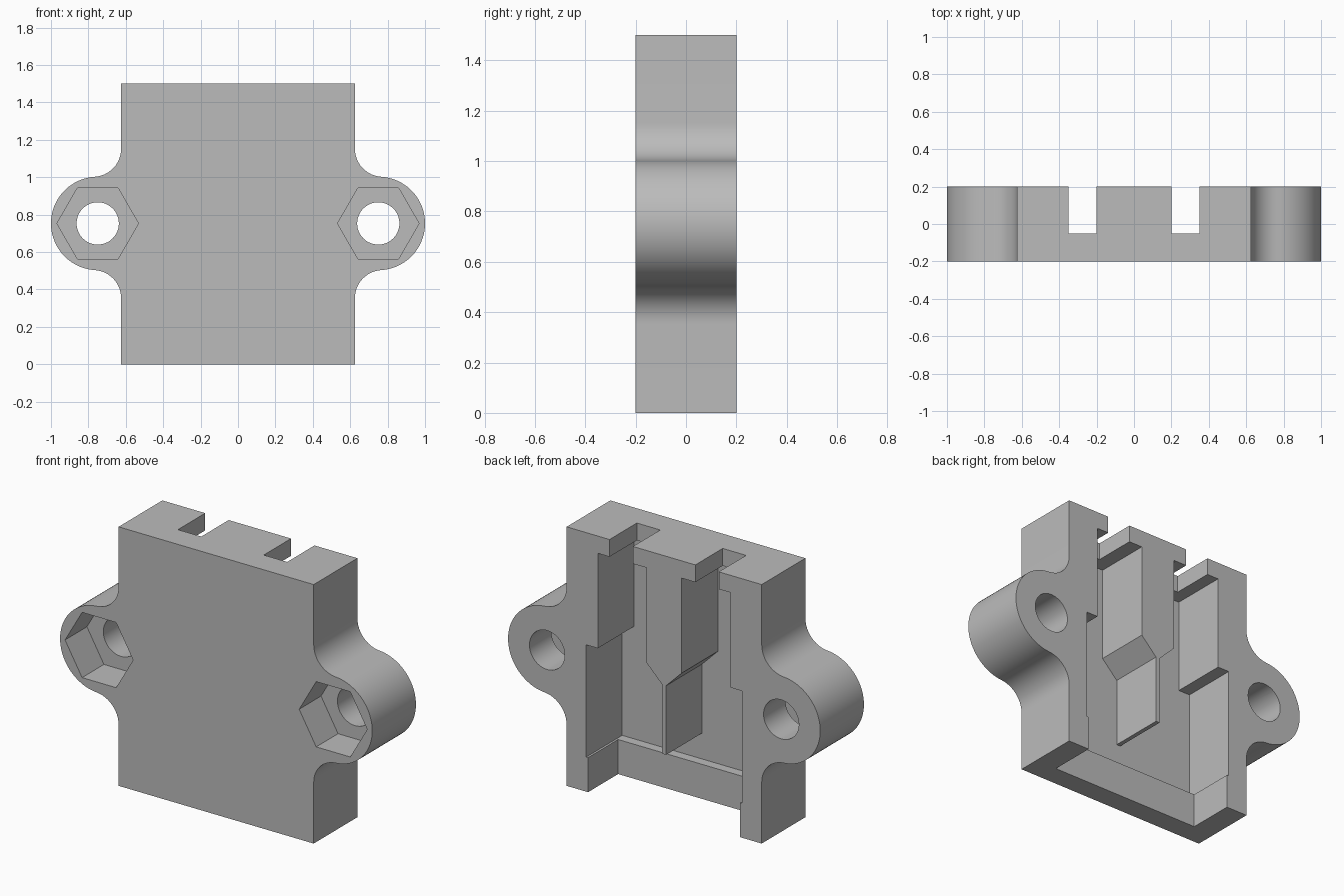
import bpy, bmesh
from math import atan2, cos, hypot, pi, radians, sin, sqrt

cube = bpy.data.objects.get("Cube")
if cube:
    bpy.data.objects.remove(cube, do_unlink=True)

grey = bpy.data.materials.new("plain_grey")
grey.use_nodes = True
grey.diffuse_color = (0.5, 0.5, 0.5, 1)
grey.node_tree.nodes["Principled BSDF"].inputs["Base Color"].default_value = (0.5, 0.5, 0.5, 1)


def prism(name, points, y0, y1):
    """Extrude an x-z profile along y."""
    bm = bmesh.new()
    face = bm.faces.new([bm.verts.new((x, y0, z)) for x, z in points])
    side = bmesh.ops.extrude_face_region(bm, geom=[face])["geom"]
    bmesh.ops.translate(bm, vec=(0, y1 - y0, 0),
                        verts=[v for v in side if isinstance(v, bmesh.types.BMVert)])
    bmesh.ops.recalc_face_normals(bm, faces=bm.faces)
    mesh = bpy.data.meshes.new(name)
    bm.to_mesh(mesh)
    bm.free()
    mesh.materials.append(grey)
    obj = bpy.data.objects.new(name, mesh)
    bpy.context.collection.objects.link(obj)
    return obj


def arc(cx, cz, r, a0, a1, n):
    return [(cx + r * cos(a0 + (a1 - a0) * i / n), cz + r * sin(a0 + (a1 - a0) * i / n))
            for i in range(n + 1)]


def mirrored(half):
    return half + [(-x, z) for x, z in reversed(half)]


def box(x0, x1, z0, z1):
    return [(x0, z0), (x1, z0), (x1, z1), (x0, z1)]


# Housing: a plate with a filleted round lug on each side
half_w, height, front, back = 0.625, 1.5, -0.2, 0.2
lug_x, lug_z, lug_r, fillet = 0.75, 0.753, 0.25, 0.15
dx = half_w + fillet - lug_x
dz = sqrt((lug_r + fillet) ** 2 - dx ** 2)
a = atan2(dz, -dx)
half = [(half_w, 0)]
half += arc(lug_x + dx, lug_z - dz, fillet, pi, a, 12)
half += arc(lug_x, lug_z, lug_r, a - pi, pi - a, 40)[1:]
half += arc(lug_x + dx, lug_z + dz, fillet, -a, -pi, 12)[1:]
half += [(half_w, height)]
housing = prism("housing", mirrored(half), front, back)

# Back cavity: two channels around a tapered centre divider
cavity = [(0.5, 0.2), (0.5, 0.85), (0.425, 0.85), (0.425, 1.4),
          (0.1125, 1.4), (0.1125, 0.85), (0.0125, 0.75), (0.0125, 0.35)]
cutters = [prism("cavity_cutter", mirrored(cavity), -0.13, 0.3),
           prism("bottom_opening_cutter", box(-0.4875, 0.4875, -0.1, 0.25), -0.075, 0.3)]

# Wire slots, screw holes and nut pockets on both sides
for s in (-1, 1):
    cutters += [
        prism("wire_slot_cutter", box(s * 0.2, s * 0.35, 1.35, 1.6), -0.05, 0.3),
        prism("nut_pocket_cutter", arc(s * lug_x, lug_z, 0.218, 0, 2 * pi, 6)[:-1], -0.3, 0),
        prism("screw_hole_cutter", arc(s * lug_x, lug_z, 0.113, 0, 2 * pi, 48)[:-1], -0.3, 0.3)]

bpy.ops.object.select_all(action="DESELECT")
housing.select_set(True)
bpy.context.view_layer.objects.active = housing
for cutter in cutters:
    mod = housing.modifiers.new(cutter.name, "BOOLEAN")
    mod.operation, mod.solver, mod.object = "DIFFERENCE", "EXACT", cutter
    bpy.ops.object.modifier_apply(modifier=mod.name)
    bpy.data.objects.remove(cutter, do_unlink=True)

bpy.ops.object.shade_smooth_by_angle(angle=radians(30))
